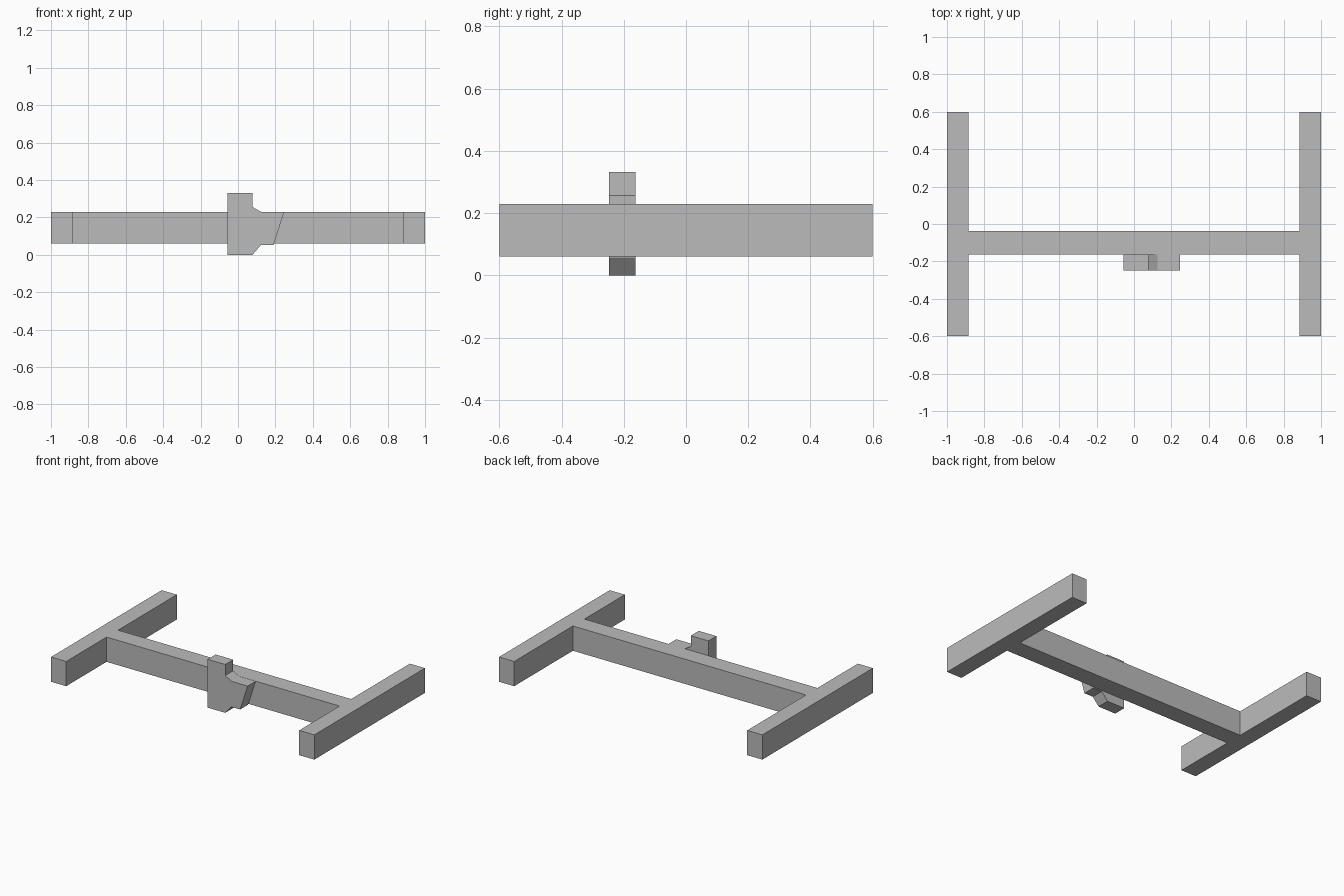
import bpy, bmesh
from mathutils import Vector

if "Cube" in bpy.data.objects:
    bpy.data.objects.remove(bpy.data.objects["Cube"])

grey = bpy.data.materials.new("plain_grey")
grey.diffuse_color = (0.5, 0.5, 0.5, 1)
grey.use_nodes = True
grey.node_tree.nodes["Principled BSDF"].inputs["Base Color"].default_value = grey.diffuse_color


def extrude_profile(name, points, direction):
    """Extrude a closed flat outline along a direction into a solid."""
    bm = bmesh.new()
    face = bm.faces.new([bm.verts.new(p) for p in points])
    result = bmesh.ops.extrude_face_region(bm, geom=[face], use_keep_orig=True)
    moved = [g for g in result["geom"] if isinstance(g, bmesh.types.BMVert)]
    bmesh.ops.translate(bm, verts=moved, vec=Vector(direction))
    bmesh.ops.recalc_face_normals(bm, faces=bm.faces)
    mesh = bpy.data.meshes.new(name)
    bm.to_mesh(mesh)
    bm.free()
    mesh.materials.append(grey)
    obj = bpy.data.objects.new(name, mesh)
    bpy.context.collection.objects.link(obj)
    return obj


# H-shaped frame: two side rails joined by an off-centre crossbar
inner, bar_front, bar_back = 0.885, -0.162, -0.037
right_half = [(inner, bar_front), (inner, -0.6), (1, -0.6),
              (1, 0.6), (inner, 0.6), (inner, bar_back)]
left_half = [(-x, y) for x, y in reversed(right_half)]
extrude_profile("frame", [(x, y, 0.06) for x, y in right_half + left_half], (0, 0, 0.17))

# Latch plate on the front of the crossbar, with a slanted side lug
latch = [(-0.057, 0), (0.077, 0), (0.123, 0.053), (0.19, 0.053), (0.247, 0.229),
         (0.125, 0.229), (0.077, 0.256), (0.077, 0.332), (-0.057, 0.332)]
extrude_profile("latch_plate", [(x, -0.248, z) for x, z in latch], (0, 0.086, 0))
